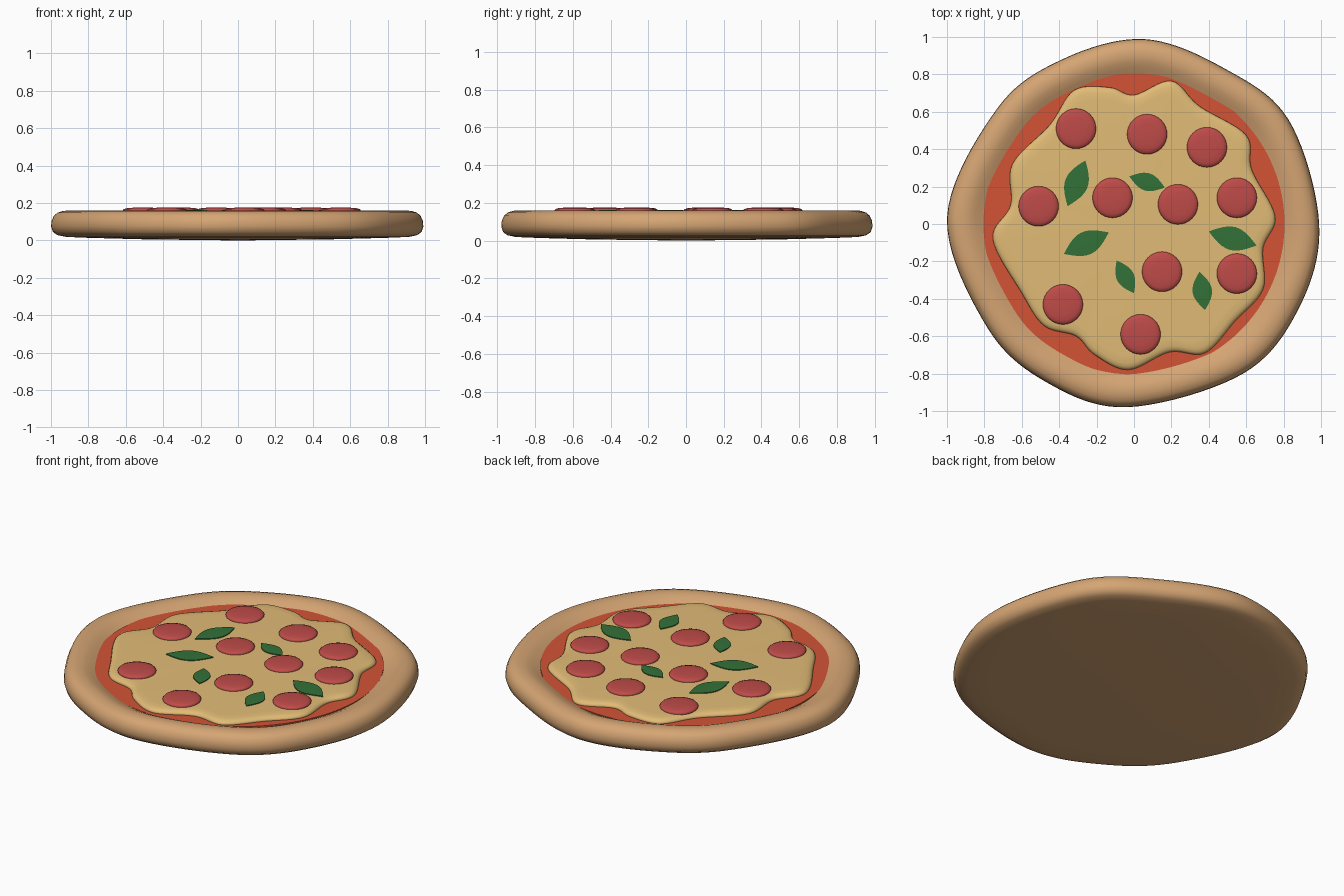
import bpy, bmesh, math
from mathutils import Vector

if "Cube" in bpy.data.objects:
    bpy.data.objects.remove(bpy.data.objects["Cube"])


def material(name, rgb):
    m = bpy.data.materials.new(name)
    m.diffuse_color = (*[c ** 2.2 for c in rgb], 1)
    m.use_nodes = True
    m.node_tree.nodes["Principled BSDF"].inputs["Base Color"].default_value = m.diffuse_color
    return m


def catmull(pts, steps):
    """Smooth closed curve through a few 2D points."""
    out, n = [], len(pts)
    for i in range(n):
        a, b, c, d = (Vector(pts[(i + k) % n]) for k in (-1, 0, 1, 2))
        for s in range(steps):
            t = s / steps
            out.append(0.5 * (2 * b + (c - a) * t + (2 * a - 5 * b + 4 * c - d) * t * t
                              + (3 * b - a - 3 * c + d) * t ** 3))
    return out


def loft(name, outline, profile, mat, centre=(0, 0), angle=40):
    """Stack scaled copies of an outline, closed by a fan at each end."""
    bm = bmesh.new()
    rings = [[bm.verts.new((centre[0] + p[0] * s, centre[1] + p[1] * s, z)) for p in outline]
             for s, z in profile[1:-1]]
    n = len(outline)
    for a, b in zip(rings, rings[1:]):
        for i in range(n):
            j = (i + 1) % n
            bm.faces.new((a[i], a[j], b[j], b[i]))
    for ring, z in ((rings[0], profile[0][1]), (rings[-1], profile[-1][1])):
        tip = bm.verts.new((*centre, z))
        for i in range(n):
            bm.faces.new((ring[i], ring[(i + 1) % n], tip))
    bmesh.ops.recalc_face_normals(bm, faces=bm.faces)
    me = bpy.data.meshes.new(name)
    bm.to_mesh(me)
    bm.free()
    ob = bpy.data.objects.new(name, me)
    bpy.context.collection.objects.link(ob)
    me.materials.append(mat)
    bpy.ops.object.select_all(action='DESELECT')
    ob.select_set(True)
    bpy.context.view_layer.objects.active = ob
    bpy.ops.object.shade_smooth_by_angle(angle=math.radians(angle))
    return ob


def circle(r, n):
    return [(r * math.cos(2 * math.pi * i / n), r * math.sin(2 * math.pi * i / n)) for i in range(n)]


crust_mat = material("crust", (0.83, 0.64, 0.45))
sauce_mat = material("sauce", (0.82, 0.33, 0.22))
cheese_mat = material("cheese", (0.88, 0.73, 0.46))
pepperoni_mat = material("pepperoni", (0.74, 0.30, 0.29))
basil_mat = material("basil", (0.21, 0.44, 0.23))

# Crust: hand-stretched outline (angle, radius) with a puffy rim
rim = [(0, .99), (34, .997), (60, .962), (87, .99), (114, .96), (140, .957), (178, 1.0),
       (215, .96), (241, .967), (268, .98), (306, .99), (333, .99)]
outline = catmull([(r * math.cos(math.radians(a)), r * math.sin(math.radians(a))) for a, r in rim], 10)
loft("crust", outline,
     [(0, 0), (.5, .006), (.8, .014), (.92, .019), (.965, .028), (.99, .045), (1, .075), (.997, .105),
      (.985, .132), (.965, .149), (.935, .158), (.905, .16), (.875, .154), (.845, .142),
      (.815, .127), (.79, .115), (.75, .11), (0, .11)], crust_mat, angle=60)

# Sauce: plain disc
loft("sauce", circle(.805, 96), [(0, .10), (1, .10), (1, .13), (0, .13)], sauce_mat)

# Cheese: melted wavy sheet with a rounded edge
cheese = [(0, .69), (.2, .765), (.35, .63), (.60, .475), (.63, .29), (.755, .04), (.69, -.13),
          (.69, -.35), (.54, -.52), (.38, -.69), (.19, -.685), (-.03, -.78), (-.21, -.70),
          (-.31, -.6), (-.48, -.545), (-.6, -.37), (-.755, -.08), (-.66, .1), (-.65, .32),
          (-.45, .53), (-.32, .715), (-.13, .73)]
loft("cheese", catmull(cheese, 8),
     [(0, .12), (.99, .12), (1, .131), (.995, .141), (.98, .149), (.955, .154), (.9, .156), (0, .156)],
     cheese_mat, angle=60)

# Pepperoni: shallow domed slices
spots = [(-.31, .51), (.07, .48), (.39, .41), (-.51, .095), (-.115, .14), (.235, .105),
         (.55, .14), (.15, -.255), (.55, -.265), (-.38, -.43), (.035, -.59)]
for k, c in enumerate(spots):
    loft(f"pepperoni_{k + 1}", circle(.107, 32),
         [(0, .15), (.97, .15), (1, .16), (.95, .167), (.8, .172), (.5, .175), (0, .176)],
         pepperoni_mat, c, 60)

# Basil: thin pointed leaves given by their two tips and width
leaves = [(-.26, .34, -.355, .095, .125), (-.025, .255, .165, .195, .095),
          (-.375, -.16, -.135, -.045, .125), (-.093, -.195, 0, -.37, .095),
          (.4, -.04, .655, -.115, .125), (.35, -.255, .38, -.46, .105)]
for k, (x1, y1, x2, y2, w) in enumerate(leaves):
    a, b = Vector((x1, y1)), Vector((x2, y2))
    mid, half = (a + b) / 2, (b - a) / 2
    side = Vector((-half.y, half.x)).normalized() * w / 2
    shape = [half * (-1 + i / 6) - side * math.sin(math.pi * i / 12) for i in range(12)]
    shape += [half * (1 - i / 6) + side * math.sin(math.pi * i / 12) for i in range(12)]
    loft(f"basil_leaf_{k + 1}", shape, [(0, .154), (1, .154), (1, .161), (0, .163)], basil_mat, mid)
